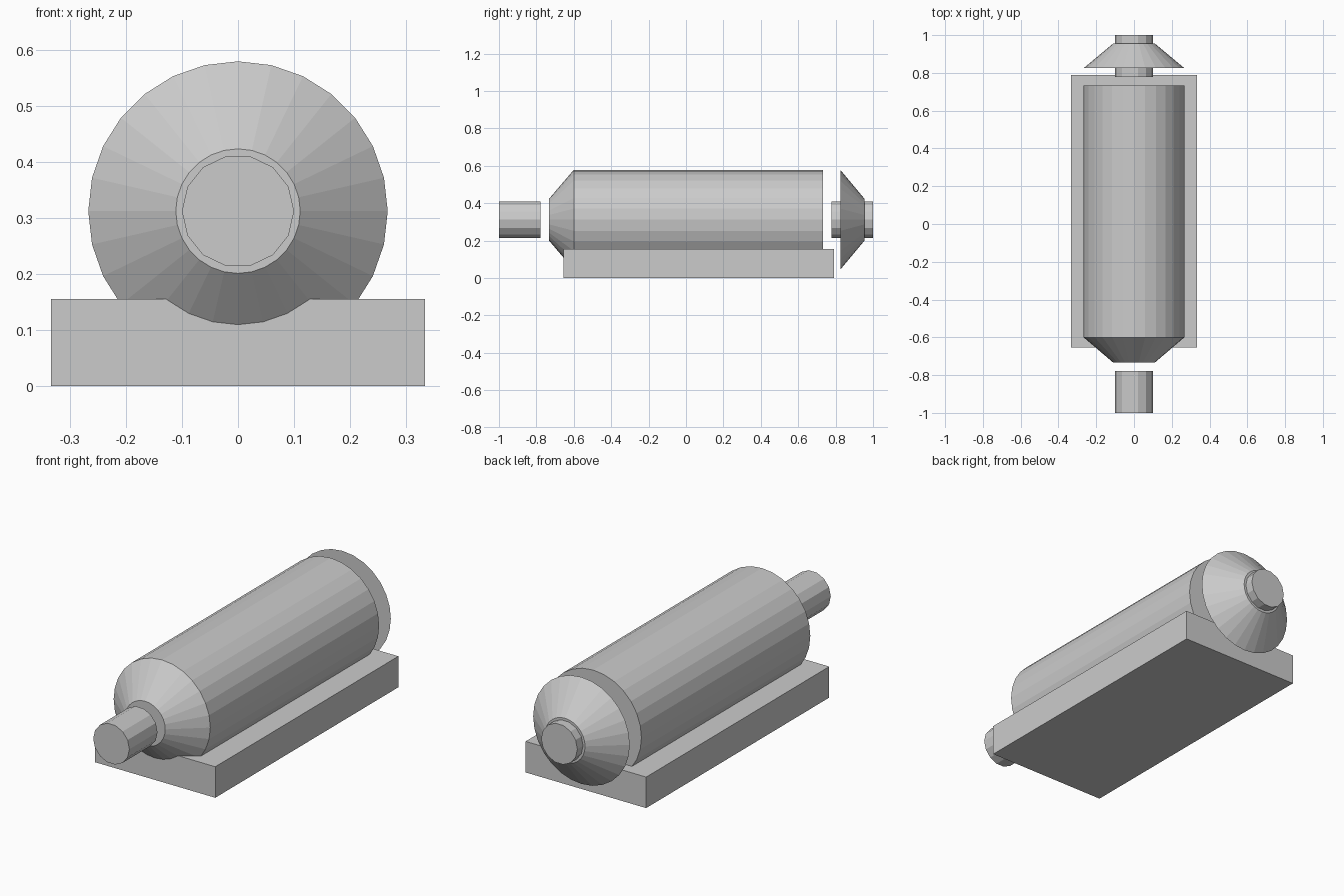
import bpy
import bmesh
from math import pi
from mathutils import Matrix

if "Cube" in bpy.data.objects:
    bpy.data.objects.remove(bpy.data.objects["Cube"])

AXIS_Z = 0.312


def finish(name, bm):
    mesh = bpy.data.meshes.new(name)
    bm.to_mesh(mesh)
    bm.free()
    obj = bpy.data.objects.new(name, mesh)
    bpy.context.collection.objects.link(obj)
    return obj


def turned(name, sides, y0, r0, y1, r1):
    """Capped frustum along y, radius r0 at y0 and r1 at y1, corners at +-x."""
    bm = bmesh.new()
    rings = []
    for y, r in ((y0, r0), (y1, r1)):
        ring = []
        for i in range(sides):
            rot = Matrix.Rotation(2 * pi * i / sides, 3, 'Y')
            v = rot.col[0] * r
            ring.append(bm.verts.new((v.x, y, v.z + AXIS_Z)))
        rings.append(ring)
    a, b = rings
    for i in range(sides):
        j = (i + 1) % sides
        bm.faces.new((a[i], a[j], b[j], b[i]))
    bm.faces.new(a)
    bm.faces.new(b)
    bmesh.ops.recalc_face_normals(bm, faces=bm.faces)
    return finish(name, bm)


def box(name, x, y, z):
    bm = bmesh.new()
    size = [hi - lo for lo, hi in (x, y, z)]
    mid = [(hi + lo) / 2 for lo, hi in (x, y, z)]
    bmesh.ops.create_cube(bm, size=1, matrix=Matrix.Translation(mid) @ Matrix.Diagonal((*size, 1)))
    return finish(name, bm)


# Mounting slab
box("base", (-0.333, 0.333), (-0.655, 0.79), (0, 0.155))

# Drum body
turned("drum", 28, -0.6, 0.267, 0.733, 0.267)

# Tapered end covers (the rear one stands clear of the drum)
turned("front_cone", 28, -0.733, 0.111, -0.6, 0.267)
turned("rear_cone", 28, 0.825, 0.267, 0.955, 0.111)

# Shaft stubs, mirrored front and back
for name, s in (("front_shaft", -1), ("rear_shaft", 1)):
    turned(name, 14, s * 0.778, 0.1, s * 1.0, 0.1)
